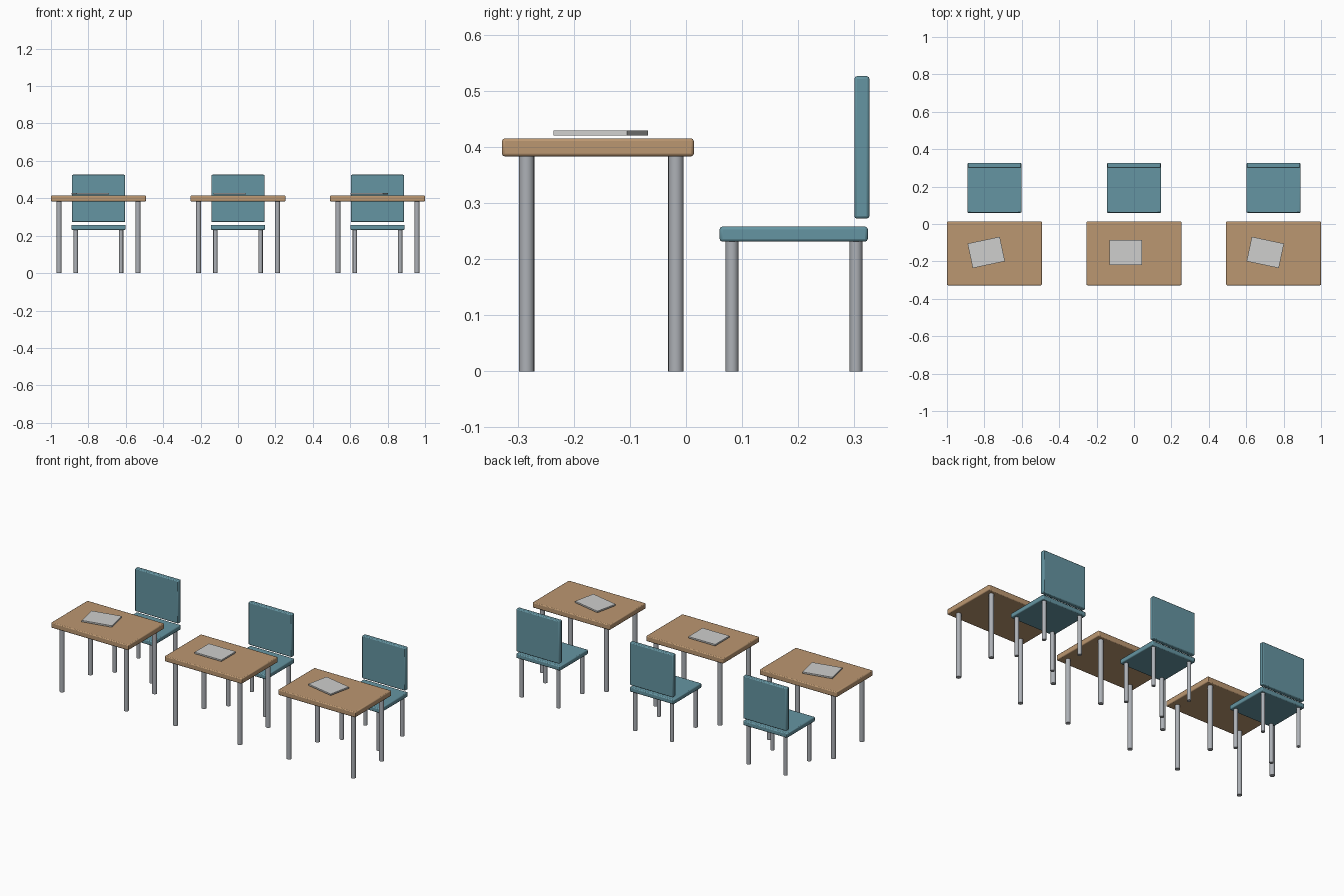
import bpy
from math import radians

cube = bpy.data.objects.get("Cube")
if cube:
    bpy.data.objects.remove(cube, do_unlink=True)


def material(name, color, metallic=0.0):
    m = bpy.data.materials.new(name)
    m.use_nodes = True
    m.diffuse_color = (*color, 1)
    m.node_tree.nodes["Principled BSDF"].inputs["Base Color"].default_value = (*color, 1)
    return m


wood = material("warm wood", (0.50, 0.31, 0.165))
teal = material("teal plastic", (0.13, 0.30, 0.36))
metal = material("grey metal", (0.42, 0.44, 0.47))
paper = material("paper", (0.62, 0.62, 0.61))


def finish(name, mat):
    ob = bpy.context.object
    ob.name = name
    ob.data.materials.append(mat)
    return ob


def box(name, center, size, mat, bevel=0.0, turn=0.0):
    bpy.ops.mesh.primitive_cube_add(size=1, location=center, rotation=(0, 0, radians(turn)))
    ob = finish(name, mat)
    ob.scale = size
    bpy.ops.object.transform_apply(location=False, rotation=False, scale=True)
    if bevel:
        mod = ob.modifiers.new("rounded edges", "BEVEL")
        mod.width = bevel
        mod.segments = 2
        bpy.ops.object.shade_smooth_by_angle(angle=radians(50))
    return ob


def legs(name, x, spread, ys, radius, height):
    for side, sx in (("right", -spread), ("left", spread)):
        for end, y in zip(("front", "back"), ys):
            bpy.ops.mesh.primitive_cylinder_add(
                vertices=16, radius=radius, depth=height, location=(x + sx, y, height / 2))
            finish(f"{name}_leg_{end}_{side}", metal)
            bpy.ops.object.shade_smooth_by_angle(angle=radians(40))


# Three workplaces in a row, each with a differently turned paper
for x, turn in ((-0.746, 12), (0, 0), (0.746, -12)):
    # Desk
    box("desk_top", (x, -0.157, 0.399), (0.507, 0.342, 0.032), wood, 0.005)
    legs("desk", x, 0.211, (-0.284, -0.018), 0.0138, 0.384)
    box("paper_stack", (x - 0.044, -0.152, 0.4245), (0.176, 0.134, 0.009), paper, 0, turn)
    # Chair behind the desk
    box("chair_seat", (x, 0.192, 0.2445), (0.29, 0.264, 0.027), teal, 0.005)
    box("chair_back", (x, 0.3135, 0.399), (0.284, 0.027, 0.254), teal, 0.005)
    legs("chair", x, 0.121, (0.082, 0.303), 0.0115, 0.232)
